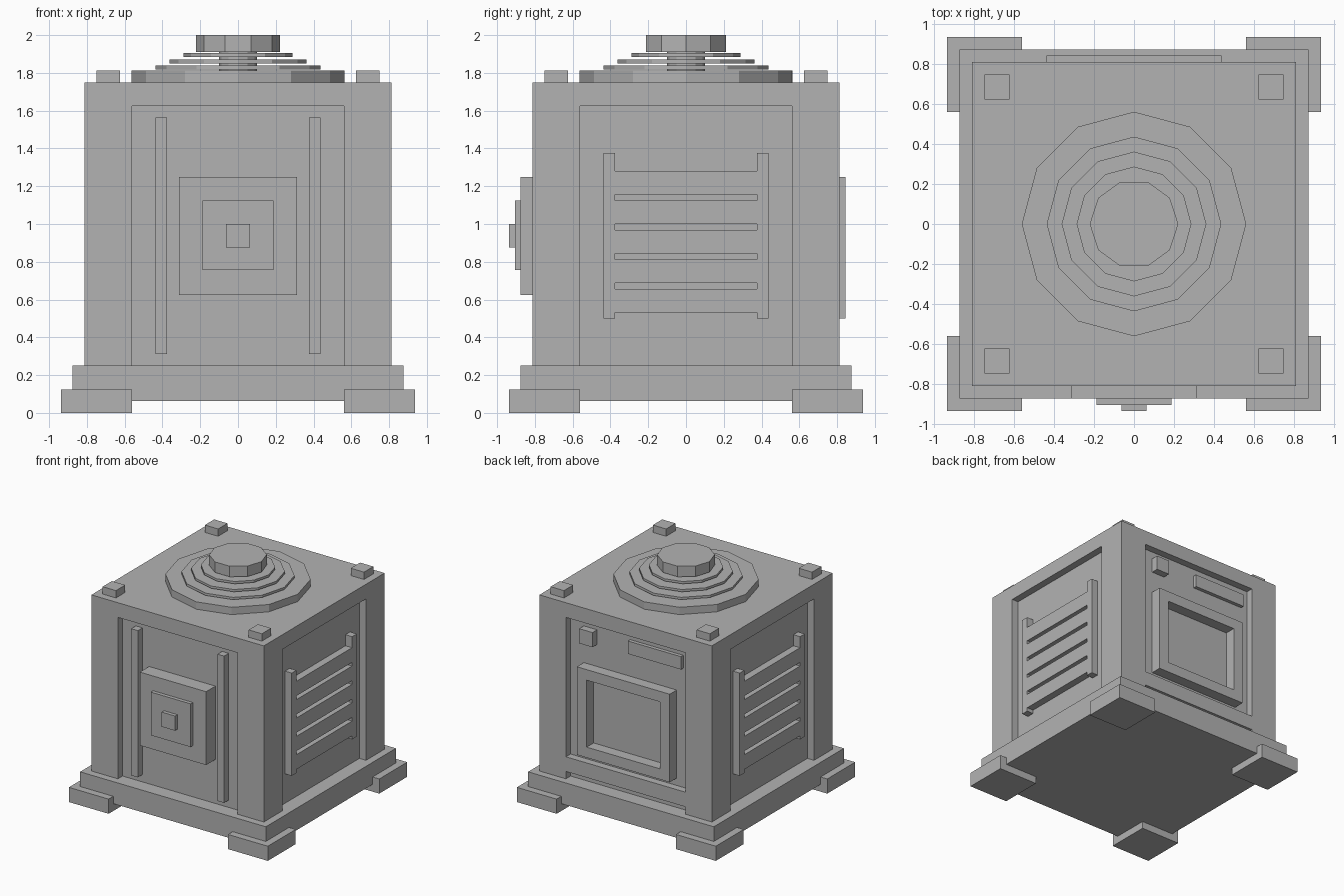
import bpy, bmesh
from mathutils import Matrix, Vector

if "Cube" in bpy.data.objects:
    bpy.data.objects.remove(bpy.data.objects["Cube"])

grey = bpy.data.materials.new("metal_grey")
grey.diffuse_color = (0.45, 0.45, 0.45, 1)
grey.use_nodes = True
grey.node_tree.nodes["Principled BSDF"].inputs["Base Color"].default_value = grey.diffuse_color


def finish(name, bm):
    me = bpy.data.meshes.new(name)
    bm.to_mesh(me)
    bm.free()
    me.materials.append(grey)
    ob = bpy.data.objects.new(name, me)
    bpy.context.collection.objects.link(ob)
    return ob


def boxes(name, *spans):
    """One object made of boxes, each given as (x0, x1, y0, y1, z0, z1)."""
    bm = bmesh.new()
    for x0, x1, y0, y1, z0, z1 in spans:
        mid = Vector((x0 + x1, y0 + y1, z0 + z1)) / 2
        size = Matrix.Diagonal((abs(x1 - x0), abs(y1 - y0), abs(z1 - z0), 1))
        bmesh.ops.create_cube(bm, size=1, matrix=Matrix.Translation(mid) @ size)
    return finish(name, bm)


def disc(name, sides, r, z0, z1):
    bm = bmesh.new()
    bmesh.ops.create_cone(bm, cap_ends=True, segments=sides, radius1=r, radius2=r,
                          depth=z1 - z0, matrix=Matrix.Translation((0, 0, (z0 + z1) / 2)))
    # put a corner exactly on the x axis
    v = bm.verts[:][0].co.copy()
    v.z = 0
    turn = Vector((1, 0, 0)).rotation_difference(v.normalized()).to_matrix().inverted()
    bmesh.ops.rotate(bm, verts=bm.verts, cent=(0, 0, 0), matrix=turn)
    return finish(name, bm)


H, F = 0.8125, 0.75      # outer wall and recessed panel distances
W = 0.5625               # half width of the recesses

# Base plinth and corner feet
boxes("base_plinth", (-0.875, 0.875, -0.875, 0.875, 0.0625, 0.25))
for sx in (-1, 1):
    for sy in (-1, 1):
        boxes("corner_foot", (sx * W, sx * 0.9375, sy * W, sy * 0.9375, 0, 0.125))
        boxes("roof_stud", (sx * 0.625, sx * 0.75, sy * 0.625, sy * 0.75, 1.75, 1.8125))

# Main body with a recessed panel on all four sides
body = boxes("main_body", (-H, H, -H, H, 0.25, 1.75))
cutter = boxes("recess_cutter",
               (-W, W, -1, -F, 0.2, 1.625), (-W, W, F, 1, 0.2, 1.625),
               (-1, -F, -W, W, 0.2, 1.625), (F, 1, -W, W, 0.2, 1.625))
cutter.hide_render = True
cutter.hide_viewport = True
cut = body.modifiers.new("recesses", 'BOOLEAN')
cut.operation = 'DIFFERENCE'
cut.solver = 'EXACT'
cut.object = cutter

# Front: two rails and a stepped square boss
for s in (-1, 1):
    boxes("front_rail", (s * 0.375, s * 0.4375, -H, -F, 0.3125, 1.5625))
boxes("boss_plate", (-0.3125, 0.3125, -0.875, -F, 0.625, 1.25))
boxes("boss_step", (-0.1875, 0.1875, -0.9063, -0.875, 0.757, 1.125))
boxes("boss_button", (-0.0625, 0.0625, -0.9375, -0.9063, 0.875, 1.0))

# Sides: slatted vents between two uprights
for s in (-1, 1):
    parts = [(s * F, s * H, t * 0.375, t * 0.4375, 0.5, 1.375) for t in (-1, 1)]
    for i in range(5):
        z = 0.531 + i * 0.1563
        parts.append((s * F, s * H, -0.375, 0.375, z, z + 0.125))
    boxes("side_vent", *parts)

# Back: window frame, sill bar, small knob and thin plate
o, i, y1 = 0.4375, 0.345, 0.8438
boxes("window_frame",
      (-o, o, F, y1, 0.5, 0.59), (-o, o, F, y1, 1.16, 1.25),
      (-o, -i, F, y1, 0.59, 1.16), (i, o, F, y1, 0.59, 1.16))
boxes("back_sill", (-W, W, F, H, 0.3125, 0.4375))
boxes("back_knob", (0.3125, 0.4375, F, H, 1.4375, 1.5625))
boxes("back_plate", (-0.5, 0, F, 0.7813, 1.4531, 1.5625))

# Roof: base disc, stack of fins on a core, ten-sided cap
disc("roof_disc", 12, 0.5625, 1.75, 1.8125)
disc("fin_core", 12, 0.1, 1.8125, 1.9125)
for r, z in ((0.4375, 1.819), (0.3625, 1.851), (0.2875, 1.884)):
    disc("cooling_fin", 12, r, z, z + 0.02)
disc("roof_cap", 10, 0.222, 1.91, 2.0)
